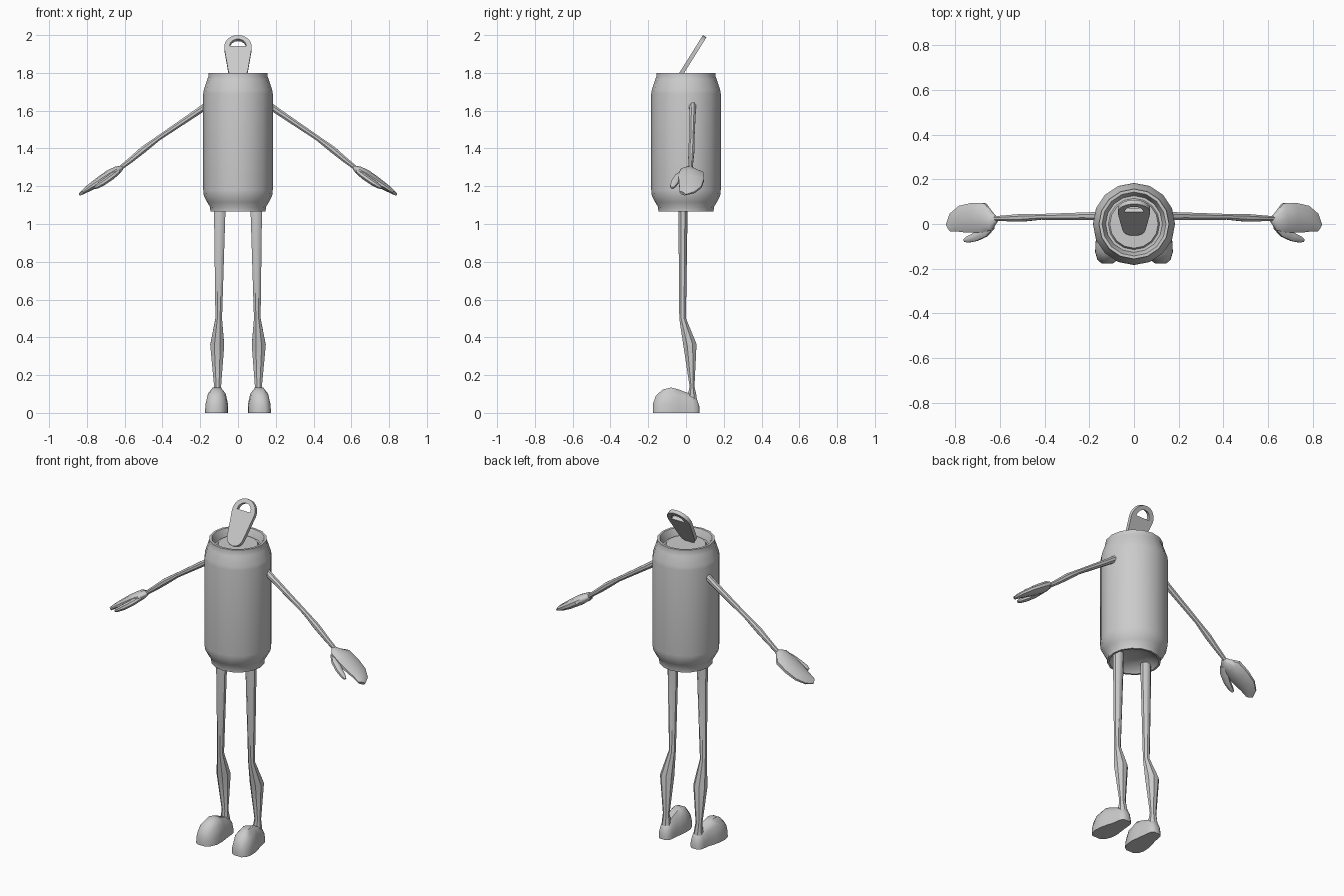
import bpy, bmesh, math
from mathutils import Vector

if "Cube" in bpy.data.objects:
    bpy.data.objects.remove(bpy.data.objects["Cube"])

grey = bpy.data.materials.new("plain grey")
grey.diffuse_color = (0.6, 0.6, 0.6, 1)
grey.use_nodes = True
grey.node_tree.nodes["Principled BSDF"].inputs["Base Color"].default_value = grey.diffuse_color


def finish(obj, angle=40):
    obj.data.materials.clear()
    obj.data.materials.append(grey)
    bpy.ops.object.select_all(action='DESELECT')
    obj.select_set(True)
    bpy.context.view_layer.objects.active = obj
    bpy.ops.object.shade_smooth_by_angle(angle=math.radians(angle))


def loft(name, rings, angle=40):
    """Skin a list of equal-length point rings and cap both ends."""
    bm = bmesh.new()
    loops = [[bm.verts.new(p) for p in ring] for ring in rings]
    n = len(loops[0])
    for a, b in zip(loops, loops[1:]):
        for i in range(n):
            j = (i + 1) % n
            bm.faces.new((a[i], a[j], b[j], b[i]))
    bm.faces.new(loops[0])
    bm.faces.new(loops[-1])
    bmesh.ops.recalc_face_normals(bm, faces=bm.faces)
    mesh = bpy.data.meshes.new(name)
    bm.to_mesh(mesh)
    bm.free()
    obj = bpy.data.objects.new(name, mesh)
    bpy.context.collection.objects.link(obj)
    finish(obj, angle)


def tube(name, path, across, sides=8):
    """Elliptic tube; each path entry is x, y, z, radius along 'across', other radius."""
    rings = []
    for i, (x, y, z, ra, rb) in enumerate(path):
        prev, nxt = path[max(i - 1, 0)], path[min(i + 1, len(path) - 1)]
        t = (Vector(nxt[:3]) - Vector(prev[:3])).normalized()
        u = Vector(across)
        u = (u - t * u.dot(t)).normalized()
        v = t.cross(u)
        angles = [math.tau * (k + 0.5) / sides for k in range(sides)]
        rings.append([Vector((x, y, z)) + u * ra * math.cos(a) + v * rb * math.sin(a)
                      for a in angles])
    loft(name, rings)


def flip(path, s):
    return [(s * p[0], *p[1:]) for p in path]


# Can body: one lathe profile running from the domed base to the recessed lid
profile = [(0.03, 1.105), (0.08, 1.10), (0.125, 1.075), (0.135, 1.065), (0.146, 1.065),
           (0.148, 1.09), (0.163, 1.115), (0.181, 1.15), (0.184, 1.18), (0.184, 1.69),
           (0.181, 1.71), (0.163, 1.765), (0.157, 1.78), (0.157, 1.80), (0.143, 1.80),
           (0.136, 1.785), (0.127, 1.755), (0.115, 1.755), (0.108, 1.768), (0.03, 1.768)]
SIDES = 16
loft("can_body", [[(r * math.cos(math.tau * k / SIDES), r * math.sin(math.tau * k / SIDES), z)
                   for k in range(SIDES)] for r, z in profile], 35)

# Pull tab: rounded tapering outline with a half-moon hole, leaning back
LENGTH, TOP_R, LOW_R = 0.268, 0.073, 0.052


def arc(r, cy, start, end, n):
    return [(r * math.cos(math.radians(start + (end - start) * k / n)),
             cy + r * math.sin(math.radians(start + (end - start) * k / n)))
            for k in range(n + 1)]


outline = arc(TOP_R, LENGTH - TOP_R, -5, 185, 12) + arc(LOW_R, LOW_R, 185, 355, 8)
hole = arc(0.044, 0.200, 0, 180, 8)
curve = bpy.data.curves.new("pull_tab", 'CURVE')
curve.dimensions = '2D'
curve.fill_mode = 'BOTH'
curve.extrude = 0.011
for pts in (outline, hole):
    spline = curve.splines.new('POLY')
    spline.points.add(len(pts) - 1)
    for sp, (x, y) in zip(spline.points, pts):
        sp.co = (x, y, 0, 1)
    spline.use_cyclic_u = True
tab = bpy.data.objects.new("pull_tab", curve)
bpy.context.collection.objects.link(tab)
tab.location = (0, -0.043, 1.767)
tab.rotation_euler.x = math.radians(58)
tab.select_set(True)
bpy.context.view_layer.objects.active = tab
bpy.ops.object.select_all(action='DESELECT')
tab.select_set(True)
bpy.ops.object.convert(target='MESH')
finish(bpy.context.view_layer.objects.active)

# Limb paths for the +x side
arm = [(0.165, 0.035, 1.628, 0.020, 0.020), (0.22, 0.035, 1.590, 0.018, 0.018),
       (0.42, 0.032, 1.455, 0.014, 0.014), (0.50, 0.028, 1.395, 0.019, 0.019),
       (0.56, 0.026, 1.345, 0.015, 0.016), (0.63, 0.024, 1.290, 0.011, 0.012)]
palm = [(0.615, 0.024, 1.298, 0.013, 0.012), (0.638, 0.012, 1.285, 0.044, 0.022),
        (0.675, 0.027, 1.262, 0.070, 0.028), (0.72, 0.028, 1.233, 0.070, 0.026),
        (0.77, 0.022, 1.202, 0.064, 0.020), (0.805, 0.006, 1.180, 0.048, 0.015),
        (0.830, -0.018, 1.162, 0.022, 0.009)]
thumb = [(0.638, -0.005, 1.275, 0.022, 0.015), (0.67, -0.035, 1.250, 0.026, 0.018),
         (0.71, -0.058, 1.222, 0.021, 0.017), (0.745, -0.070, 1.200, 0.015, 0.013),
         (0.760, -0.073, 1.190, 0.007, 0.007)]
leg = [(0.097, -0.016, 1.09, 0.032, 0.026), (0.097, -0.016, 1.04, 0.032, 0.026),
       (0.102, -0.018, 0.50, 0.019, 0.019), (0.110, 0.021, 0.36, 0.040, 0.038),
       (0.108, 0.032, 0.14, 0.020, 0.014), (0.106, 0.032, 0.09, 0.026, 0.026),
       (0.106, 0.032, 0.04, 0.030, 0.030)]
# Foot sections: y, centre x, half width, height
foot = [(0.071, 0.105, 0.020, 0.035), (0.058, 0.105, 0.034, 0.075),
        (0.035, 0.105, 0.040, 0.100), (0.0, 0.106, 0.044, 0.110),
        (-0.04, 0.110, 0.053, 0.126), (-0.08, 0.112, 0.060, 0.136),
        (-0.125, 0.115, 0.059, 0.124), (-0.16, 0.118, 0.046, 0.090),
        (-0.176, 0.120, 0.026, 0.045)]
section = [(-1, 0), (-0.98, 0.35), (-0.78, 0.75), (-0.35, 0.99),
           (0.35, 0.99), (0.78, 0.75), (0.98, 0.35), (1, 0)]

for side, s in (("right", 1), ("left", -1)):
    tube(side + "_arm", flip(arm, s), (0, 1, 0))
    tube(side + "_hand", flip(palm, s), (0, 1, 0), 10)
    tube(side + "_thumb", flip(thumb, s), (0, 1, 0))
    tube(side + "_leg", flip(leg, s), (1, 0, 0))
    loft(side + "_foot", [[(s * (cx + a * hw), y, b * h) for a, b in section]
                          for y, cx, hw, h in foot], 50)
